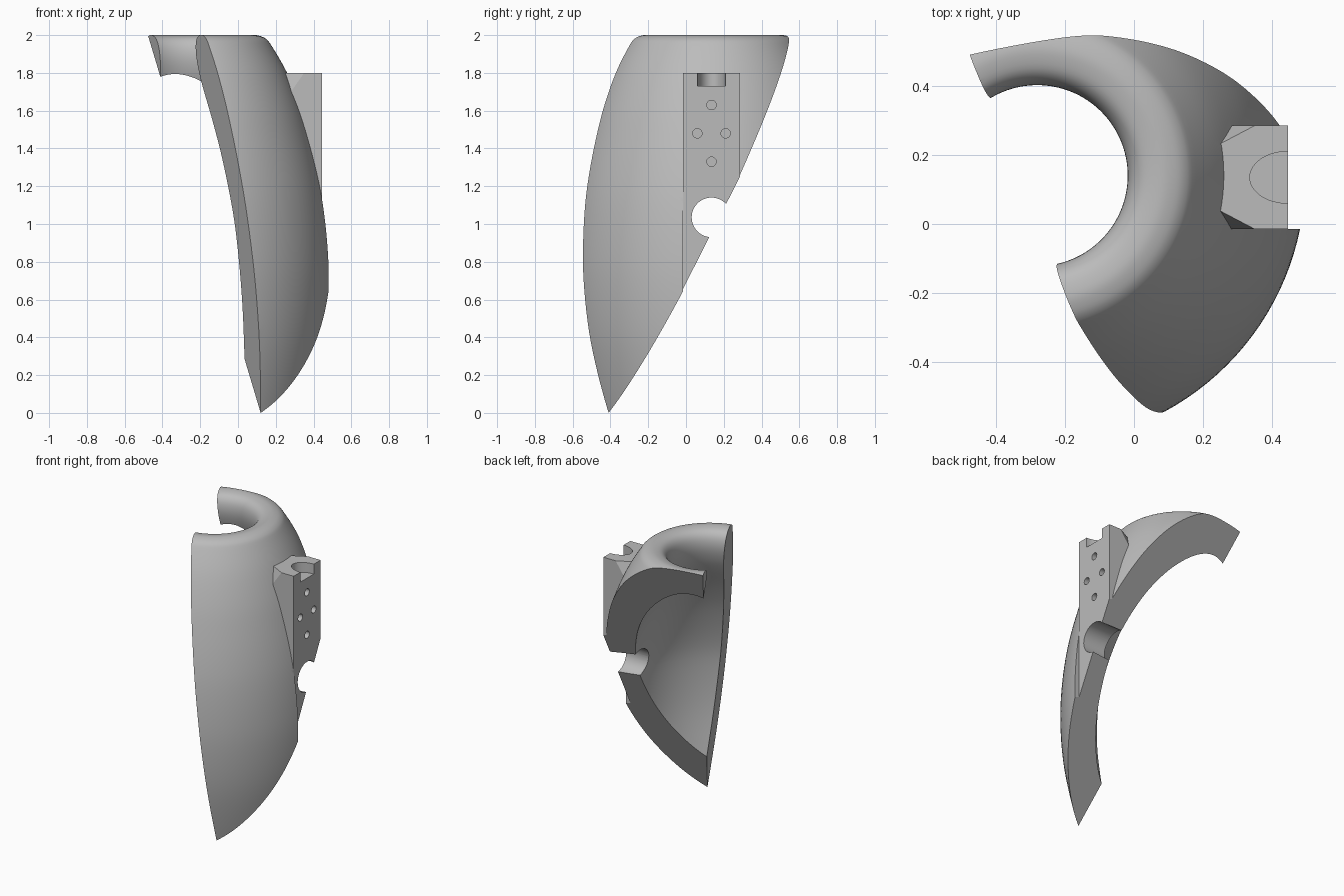
import bpy, bmesh, math
from mathutils import Vector, Matrix

old = bpy.data.objects.get("Cube")
if old:
    bpy.data.objects.remove(old, do_unlink=True)

AXIS = Vector((-0.28, 0.14, 0))      # axis of the revolved shell
MID_Y = 0.135                        # centre line of the mounting block

grey = bpy.data.materials.new("plain grey")
grey.use_nodes = True
grey.diffuse_color = (0.5, 0.5, 0.5, 1)
grey.node_tree.nodes["Principled BSDF"].inputs["Base Color"].default_value = (0.5, 0.5, 0.5, 1)


def make(name, bm):
    bmesh.ops.recalc_face_normals(bm, faces=bm.faces)
    me = bpy.data.meshes.new(name)
    bm.to_mesh(me)
    bm.free()
    me.materials.append(grey)
    ob = bpy.data.objects.new(name, me)
    bpy.context.collection.objects.link(ob)
    return ob


def combine(target, tool, op):
    """Apply a boolean and throw the tool away."""
    mod = target.modifiers.new("cut", 'BOOLEAN')
    mod.operation, mod.solver, mod.object = op, 'EXACT', tool
    bpy.context.view_layer.update()
    dg = bpy.context.evaluated_depsgraph_get()
    me = bpy.data.meshes.new_from_object(target.evaluated_get(dg))
    target.modifiers.clear()
    target.data = me
    bpy.data.objects.remove(tool, do_unlink=True)


def smooth_loop(pts, n=4):
    """Closed Catmull-Rom curve through the points."""
    out = []
    for i in range(len(pts)):
        a, b, c, d = (Vector(pts[(i + k) % len(pts)]) for k in (-1, 0, 1, 2))
        for s in range(n):
            t = s / n
            out.append(0.5 * (2 * b + (c - a) * t + (2 * a - 5 * b + 4 * c - d) * t * t
                              + (3 * b - a - 3 * c + d) * t ** 3))
    return out


def cylinder(name, centre, radius, depth, matrix, segs=32):
    bm = bmesh.new()
    bmesh.ops.create_cone(bm, cap_ends=True, segments=segs, radius1=radius, radius2=radius,
                          depth=depth, matrix=Matrix.Translation(centre) @ matrix)
    return make(name, bm)


def half_space(point, normal):
    """Large box filling the space behind a plane."""
    n = Vector(normal).normalized()
    bm = bmesh.new()
    rot = n.to_track_quat('Z', 'Y').to_matrix().to_4x4()
    bmesh.ops.create_cube(bm, size=6, matrix=Matrix.Translation(Vector(point) - 3 * n) @ rot)
    return make("plane_cutter", bm)


# Shell: wall section (radius, height) revolved about the axis
section = [(0.35, 2.0), (0.39, 1.997), (0.428, 1.98), (0.46, 1.94), (0.54, 1.8), (0.615, 1.62),
           (0.668, 1.45), (0.714, 1.27), (0.746, 1.1), (0.768, 0.9), (0.776, 0.7), (0.765, 0.47),
           (0.736, 0.26), (0.68, 0.0), (0.62, -0.2), (0.43, -0.2), (0.475, 0.0), (0.525, 0.28),
           (0.568, 0.6), (0.574, 0.9), (0.55, 1.1), (0.483, 1.34), (0.405, 1.53), (0.315, 1.71),
           (0.278, 1.8), (0.262, 1.88), (0.27, 1.945), (0.3, 1.985)]
loop = smooth_loop(section)
SEG = 128
bm = bmesh.new()
rings = []
for i in range(SEG):
    a = 2 * math.pi * i / SEG
    rings.append([bm.verts.new(AXIS + Vector((p.x * math.cos(a), p.x * math.sin(a), p.y))) for p in loop])
for i in range(SEG):
    r, s = rings[i], rings[(i + 1) % SEG]
    for j in range(len(loop)):
        k = (j + 1) % len(loop)
        bm.faces.new((r[j], s[j], s[k], r[k]))
shell = make("curved_shell_with_mount", bm)

# Mounting block: side profile extruded across y, inner top corners chamfered
profile = [(0.21, 1.8), (0.445, 1.8), (0.445, 0.95), (0.40, 0.95), (0.31, 1.5)]
bm = bmesh.new()
face = bm.faces.new([bm.verts.new((x, MID_Y - 0.15, z)) for x, z in profile])
ext = bmesh.ops.extrude_face_region(bm, geom=[face])
bmesh.ops.translate(bm, vec=(0, 0.3, 0), verts=[v for v in ext["geom"] if isinstance(v, bmesh.types.BMVert)])
block = make("mounting_block", bm)
for side in (-1, 1):
    p1 = Vector((0.255, MID_Y + side * 0.1, 1.8))
    p2 = Vector((0.35, MID_Y + side * 0.15, 1.8))
    p3 = Vector((0.28, MID_Y + side * 0.15, 1.7))
    n = (p2 - p1).cross(p3 - p1)
    if n.dot(Vector((0.4, MID_Y, 1.5)) - p1) < 0:
        n.negate()
    combine(block, half_space(p1, n), 'DIFFERENCE')
combine(shell, block, 'UNION')

# Flat flush with the block face
bm = bmesh.new()
bmesh.ops.create_cube(bm, size=1, matrix=Matrix.Translation((0.945, 0.985, 1.0)) @ Matrix.Diagonal((1, 2, 3, 1)))
combine(shell, make("flush_cutter", bm), 'DIFFERENCE')

# Two slanting planes trim the shell to a pointed blade
tip = (0.12, -0.41, 0.0)
combine(shell, half_space(tip, (1, 0.40, 0.118)), 'DIFFERENCE')
combine(shell, half_space(tip, (0.166, -0.882, 0.4475)), 'DIFFERENCE')

# Rounded pocket in the block top
combine(shell, cylinder("pocket_cutter", (0.445, MID_Y, 1.83), 1, 0.2,
                        Matrix.Diagonal((0.11, 0.075, 1, 1)), 48), 'DIFFERENCE')

# Large notch and four small screw holes, all along x
along_x = Matrix.Rotation(math.pi / 2, 4, 'Y')
combine(shell, cylinder("notch_cutter", (0.45, MID_Y, 1.035), 0.105, 0.9, along_x, 48), 'DIFFERENCE')
for dy, z in ((0, 1.63), (-0.075, 1.48), (0.075, 1.48), (0, 1.33)):
    combine(shell, cylinder("hole_cutter", (0.445, MID_Y + dy, z), 0.025, 0.12, along_x, 24), 'DIFFERENCE')

# Smooth curved surfaces, sharp cut edges
bpy.ops.object.select_all(action='DESELECT')
shell.select_set(True)
bpy.context.view_layer.objects.active = shell
bpy.ops.object.shade_smooth_by_angle(angle=math.radians(25))
